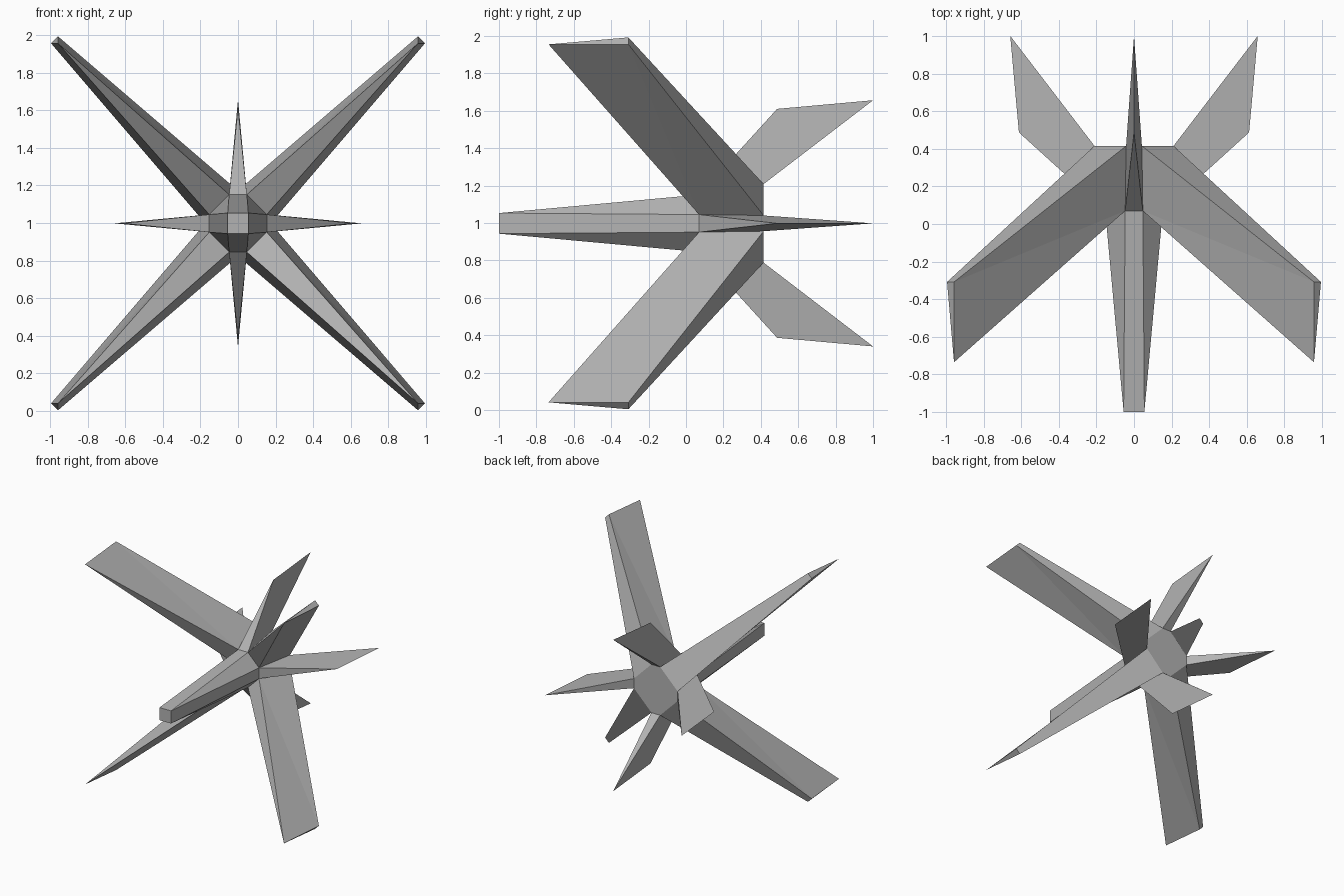
import bpy, bmesh
from math import pi
from mathutils import Matrix, Vector

if "Cube" in bpy.data.objects:
    bpy.data.objects.remove(bpy.data.objects["Cube"])

CENTRE = Vector((0, 0, 0.998))   # hub axis runs along y at this height

# Mid grey for every part
grey = bpy.data.materials.new("mid_grey")
grey.diffuse_color = (0.45, 0.45, 0.45, 1)
grey.use_nodes = True
grey.node_tree.nodes["Principled BSDF"].inputs["Base Color"].default_value = grey.diffuse_color


def make_part(name, verts, faces, turns):
    """Flat-faced mesh; the pattern is repeated at each quarter turn about y."""
    bm = bmesh.new()
    for k in turns:
        rot = Matrix.Rotation(k * pi / 2, 3, 'Y')
        vs = [bm.verts.new(rot @ Vector(v)) for v in verts]
        for f in faces:
            bm.faces.new([vs[i] for i in f])
    bmesh.ops.remove_doubles(bm, verts=bm.verts, dist=1e-4)
    bmesh.ops.recalc_face_normals(bm, faces=bm.faces)
    mesh = bpy.data.meshes.new(name)
    bm.to_mesh(mesh)
    bm.free()
    mesh.materials.append(grey)
    ob = bpy.data.objects.new(name, mesh)
    ob.location = CENTRE
    bpy.context.collection.objects.link(ob)
    return ob


# Shared hub corners: front ring (F) and rear ring (R), upper and right of one quarter
FL, FU, FR = (-0.047, 0.07, 0.153), (0.047, 0.07, 0.153), (0.153, 0.07, 0.047)
RL, RU, RR = (-0.042, 0.415, 0.21), (0.042, 0.415, 0.21), (0.21, 0.415, 0.042)

# Nose: square tip opening out to the octagonal hub
n = 0.055
make_part("nose", [(-n, -1, n), (n, -1, n), FL, FU, FR, (0, -1, 0)],
          [(0, 1, 3, 2), (1, 4, 3), (0, 5, 1)], range(4))

# Flat octagonal rear plate
make_part("rear_plate", [RL, RU, RR, (0, 0.415, 0)],
          [(0, 1, 3), (1, 2, 3)], range(4))

# Four short blades sweeping backwards to a knife edge
for k, side in enumerate(("top", "right", "bottom", "left")):
    make_part("rear_blade_" + side,
              [FL, FU, RL, RU, (0, 0.487, 0.612), (0, 1.0, 0.658)],
              [(0, 1, 4), (2, 5, 3), (0, 4, 5, 2), (1, 3, 5, 4)], [k])

# Four long diagonal arms sweeping forwards to a small triangular end
a, b = 0.957, 0.994
for k, side in enumerate(("upper_right", "lower_right", "lower_left", "upper_left")):
    make_part("front_arm_" + side,
              [FU, FR, RU, RR, (a, -0.735, a), (a, -0.308, b), (b, -0.308, a)],
              [(0, 1, 4), (2, 5, 6, 3), (4, 6, 5),
               (0, 4, 5), (0, 5, 2), (1, 6, 4), (1, 3, 6)], [k])
